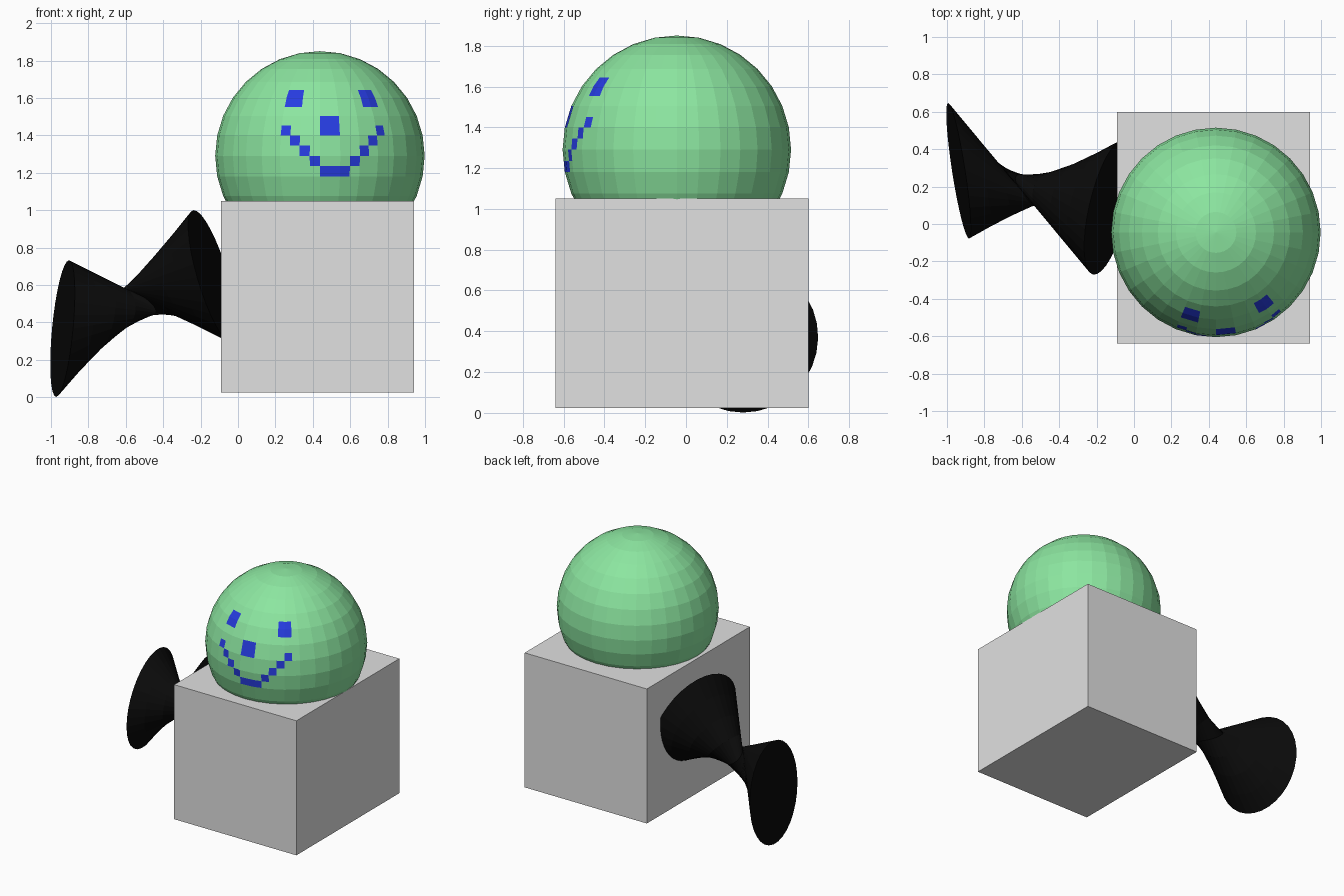
import bpy, bmesh, math
from mathutils import Vector

if "Cube" in bpy.data.objects:
    bpy.data.objects.remove(bpy.data.objects["Cube"])


def material(name, rgb):
    m = bpy.data.materials.new(name)
    m.diffuse_color = (*rgb, 1)
    m.use_nodes = True
    m.node_tree.nodes["Principled BSDF"].inputs["Base Color"].default_value = m.diffuse_color
    return m


GREY = material("light_grey", (0.75, 0.75, 0.75))
GREEN = material("mint_green", (0.262, 0.79, 0.352))
BLUE = material("face_blue", (0.02, 0.045, 0.75))
BLACK = material("black", (0.003, 0.003, 0.003))


def add_object(name, bm, *mats):
    bmesh.ops.recalc_face_normals(bm, faces=bm.faces)
    me = bpy.data.meshes.new(name)
    bm.to_mesh(me)
    bm.free()
    for m in mats:
        me.materials.append(m)
    ob = bpy.data.objects.new(name, me)
    bpy.context.collection.objects.link(ob)
    return ob


# Body: plain box
bm = bmesh.new()
bmesh.ops.create_cube(bm, size=1)
bmesh.ops.scale(bm, vec=(1.03, 1.24, 1.025), verts=bm.verts)
bmesh.ops.translate(bm, vec=(0.425, -0.02, 0.5375), verts=bm.verts)
add_object("body", bm, GREY)

# Face pattern as (column, row) cells; columns count right from the front
# centre line, rows count up from the equator, two cells per facet each way
CELLS = set()
for c in (-4, -3, 0, 1, 5, 6):                       # eyes and nose
    for r in ((2, 3) if c in (0, 1) else (5, 6)):
        CELLS.add((c, r))
for c in range(-4, 7):                               # V-shaped smile
    CELLS.add((c, max(-2, abs(c - 1) - 3)))

# Head: faceted ball, every facet split into 2 x 2 flat cells
SEG, RINGS, R = 32, 16, 0.56
bm = bmesh.new()


def ball(col, row):
    """Point on the flat-faceted ball at a (possibly half-facet) cell corner."""
    def corner(c, r):
        a, b = c * math.pi / SEG, r * math.pi / (2 * RINGS)
        return R * Vector((math.sin(a) * math.cos(b), -math.cos(a) * math.cos(b), math.sin(b)))
    c0, r0 = col - col % 2, row - row % 2
    c1, r1 = col + col % 2, row + row % 2
    return (corner(c0, r0) + corner(c1, r0) + corner(c0, r1) + corner(c1, r1)) / 4


for r in range(-RINGS, RINGS):
    for c in range(-SEG, SEG):
        quad = [ball(c, r), ball(c + 1, r), ball(c + 1, r + 1), ball(c, r + 1)]
        f = bm.faces.new([bm.verts.new(p) for p in quad])
        f.material_index = int((c, r) in CELLS)
bmesh.ops.remove_doubles(bm, verts=bm.verts, dist=1e-5)
bmesh.ops.translate(bm, vec=(0.438, -0.045, 1.29), verts=bm.verts)
add_object("head", bm, GREEN, BLUE)

# Tail: cylinder pinched by twisting one tilted end against the other
N, STEPS, TWIST = 32, 8, math.radians(202)
LEFT = (Vector((-0.938, 0.285, 0.367)), Vector((1, 0.155, -0.096)), 0.367)
RIGHT = (Vector((-0.135, 0.09, 0.645)), Vector((0.934, -0.22, 0.28)), 0.37)


def rim(end, angle):
    centre, normal, radius = end
    n = normal.normalized()
    up = (Vector((0, 0, 1)) - n * n.z).normalized()
    back = up.cross(n) * -1
    if back.y < 0:
        back.negate()
    return centre + radius * (up * math.cos(angle) + back * math.sin(angle))


bm = bmesh.new()
loops = []
for s in range(STEPS + 1):
    loop = []
    for i in range(N):
        a = math.tau * i / N
        loop.append(bm.verts.new(rim(LEFT, a).lerp(rim(RIGHT, a + TWIST), s / STEPS)))
    loops.append(loop)
for l0, l1 in zip(loops, loops[1:]):
    for i in range(N):
        j = (i + 1) % N
        bm.faces.new((l0[i], l0[j], l1[j], l1[i]))
bm.faces.new(loops[0])
bm.faces.new(loops[-1])
add_object("tail", bm, BLACK)
